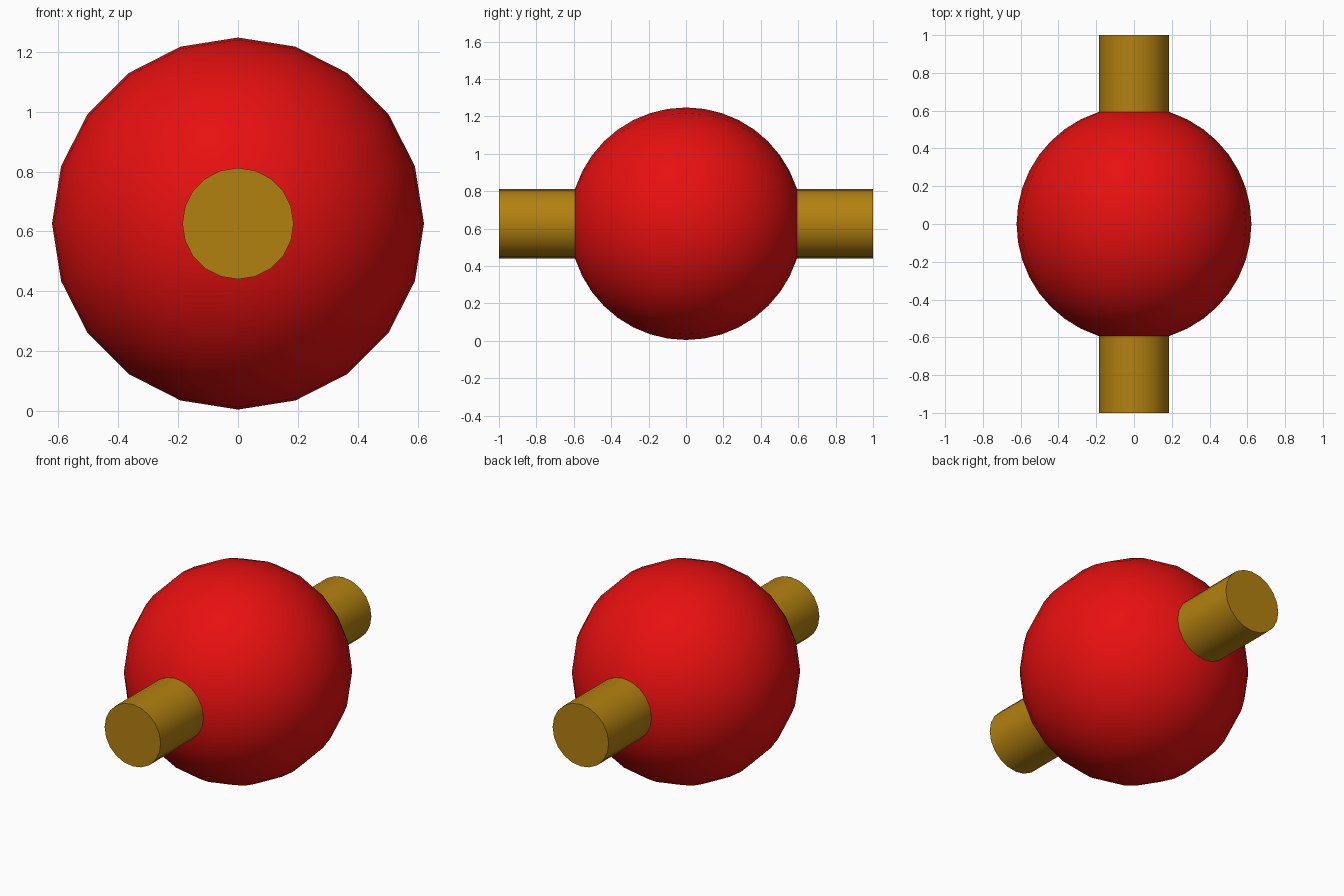
import bpy
import math

if "Cube" in bpy.data.objects:
    bpy.data.objects.remove(bpy.data.objects["Cube"])

R, CZ = 0.6215, 0.6265      # ball radius and centre height
AXLE_R, SIDES = 0.186, 20


def finish(name, colour):
    obj = bpy.context.object
    obj.name = name
    mat = bpy.data.materials.new(name + "_colour")
    mat.diffuse_color = (*colour, 1)
    mat.use_nodes = True
    mat.node_tree.nodes["Principled BSDF"].inputs["Base Color"].default_value = mat.diffuse_color
    obj.data.materials.append(mat)
    bpy.ops.object.transform_apply(location=False, rotation=True, scale=True)
    bpy.ops.object.shade_smooth_by_angle(angle=math.radians(40))
    return obj


# Ball, with its poles on the axle line
bpy.ops.mesh.primitive_uv_sphere_add(segments=SIDES, ring_count=20, radius=R,
                                     location=(0, 0, CZ),
                                     rotation=(math.pi / 2, 0, 0))
finish("ball", (0.8, 0.005, 0.005))

# Axle running front to back through the ball
bpy.ops.mesh.primitive_cylinder_add(vertices=SIDES, radius=AXLE_R, depth=2,
                                    location=(0, 0, CZ),
                                    rotation=(math.pi / 2, 0, 0))
finish("axle", (0.45, 0.22, 0.005))
